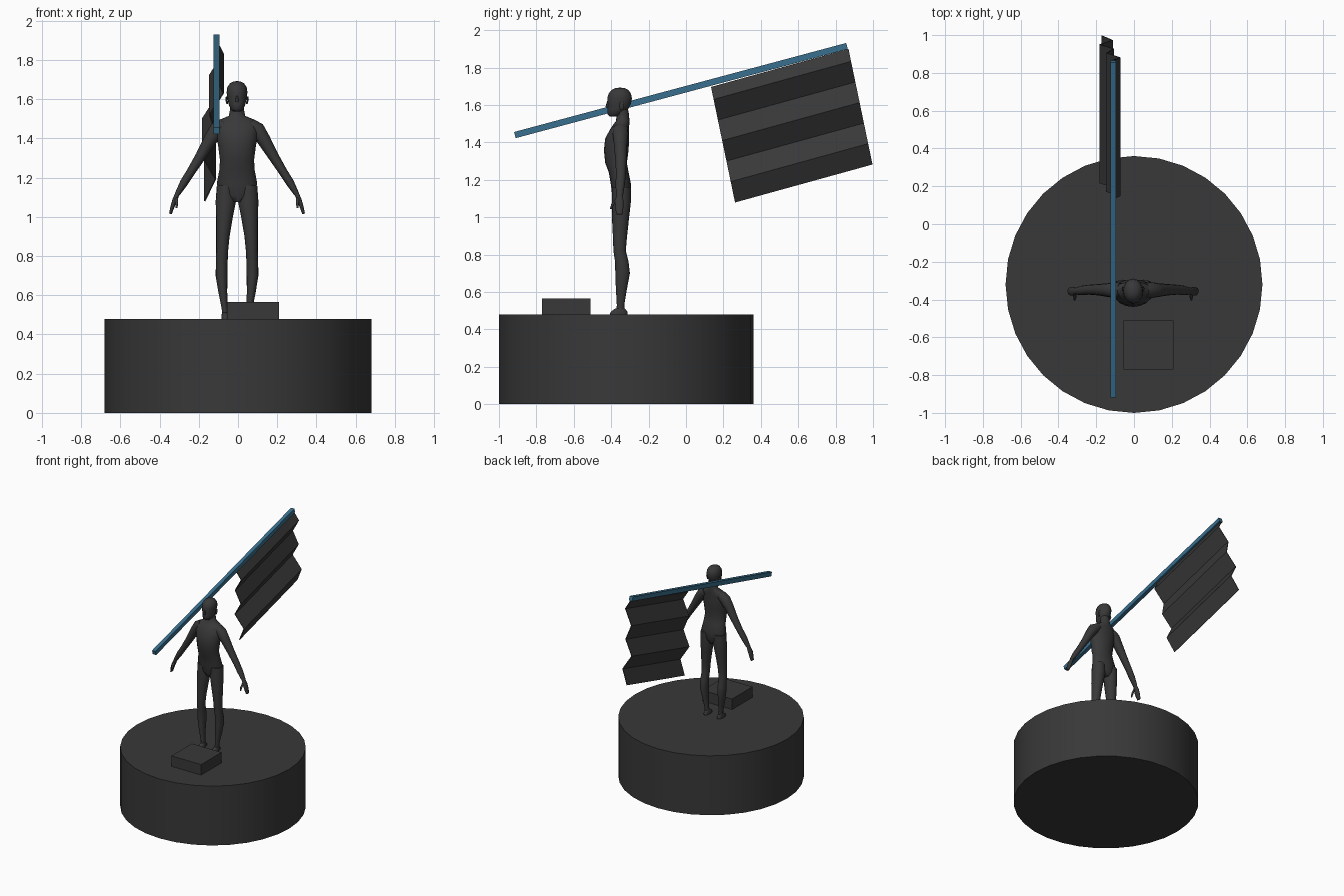
import bpy, bmesh, math
from mathutils import Vector, Matrix

CX = -0.005  # figure's centre line


def material(name, rgb):
    m = bpy.data.materials.new(name)
    m.diffuse_color = (*rgb, 1)
    return m


CHARCOAL = material("charcoal", (0.04, 0.04, 0.04))
BLUE = material("steel_blue", (0.04, 0.16, 0.27))


def finish(name, bm, mat, smooth=None):
    bmesh.ops.recalc_face_normals(bm, faces=bm.faces)
    me = bpy.data.meshes.new(name)
    bm.to_mesh(me)
    bm.free()
    me.materials.append(mat)
    ob = bpy.data.objects.new(name, me)
    bpy.context.collection.objects.link(ob)
    if smooth:
        bpy.ops.object.select_all(action='DESELECT')
        ob.select_set(True)
        bpy.context.view_layer.objects.active = ob
        bpy.ops.object.shade_smooth_by_angle(angle=math.radians(smooth))
    return ob


def box(name, centre, size, mat, rot_x=0.0):
    bm = bmesh.new()
    bmesh.ops.create_cube(bm, size=1, matrix=Matrix.Translation(centre)
                          @ Matrix.Rotation(rot_x, 4, 'X') @ Matrix.Diagonal((*size, 1)))
    return finish(name, bm, mat)


def loft(name, rings, tilt=False, sides=16):
    """Skin elliptical rings (x, y, z, rx, ry); tilt turns each ring across the path in xz."""
    bm = bmesh.new()
    pts = [Vector(r[:3]) for r in rings]
    loops = []
    for i, (x, y, z, rx, ry) in enumerate(rings):
        across = Vector((1, 0, 0))
        if tilt:
            t = pts[min(i + 1, len(pts) - 1)] - pts[max(i - 1, 0)]
            across = Vector((-t.z, 0, t.x)).normalized()
        loops.append([bm.verts.new(pts[i] + across * rx * math.cos(a) + Vector((0, ry * math.sin(a), 0)))
                      for a in (2 * math.pi * k / sides for k in range(sides))])
    for a, b in zip(loops, loops[1:]):
        for k in range(sides):
            j = (k + 1) % sides
            bm.faces.new((a[k], a[j], b[j], b[k]))
    bm.faces.new(loops[0])
    bm.faces.new(loops[-1])
    return finish(name, bm, CHARCOAL, 60)


# round plinth
bm = bmesh.new()
bmesh.ops.create_cone(bm, cap_ends=True, segments=32, radius1=0.68, radius2=0.68, depth=0.48,
                      matrix=Matrix.Translation((0, -0.32, 0.24)))
finish("plinth", bm, CHARCOAL, 30)

# low block beside the feet
box("block", (0.077, -0.64, 0.52), (0.265, 0.26, 0.09), CHARCOAL)

# slanted pole
box("flag_pole", (-0.11, -0.027, 1.677), (0.03, 1.838, 0.034), BLUE, math.radians(15))

# pleated flag: fold x and z along its near edge, swept along the pole
folds = [(-0.11, 1.695), (-0.075, 1.63), (-0.145, 1.52), (-0.11, 1.41),
         (-0.18, 1.30), (-0.115, 1.19), (-0.17, 1.08)]
bm = bmesh.new()
edge = []
for x, z in folds:
    y = 0.134 + (1.695 - z) * 0.208
    edge.append((bm.verts.new((x, y, z)), bm.verts.new((x, y + 0.735, z + 0.203))))
for (a, b), (c, d) in zip(edge, edge[1:]):
    bm.faces.new((a, b, d, c))
flag = finish("flag", bm, CHARCOAL)
solid = flag.modifiers.new("thickness", 'SOLIDIFY')
solid.thickness = 0.006
solid.offset = 0

# torso from pelvis to neck
loft("torso", [(CX, -0.347, 1.075, 0.03, 0.035), (CX, -0.346, 1.11, 0.085, 0.048),
               (CX, -0.347, 1.17, 0.103, 0.054), (CX, -0.36, 1.24, 0.09, 0.053),
               (CX, -0.374, 1.29, 0.087, 0.058), (CX, -0.373, 1.36, 0.096, 0.066),
               (CX, -0.368, 1.42, 0.106, 0.064), (CX, -0.356, 1.47, 0.11, 0.05),
               (CX, -0.345, 1.497, 0.085, 0.042), (CX, -0.338, 1.515, 0.042, 0.036),
               (CX, -0.338, 1.55, 0.035, 0.033), (CX, -0.345, 1.59, 0.035, 0.033)])

# head with ears and nose
loft("head", [(CX, -0.385, 1.538, 0.018, 0.022), (CX, -0.38, 1.55, 0.033, 0.04),
              (CX, -0.365, 1.575, 0.043, 0.055), (CX, -0.357, 1.605, 0.049, 0.062),
              (CX, -0.355, 1.635, 0.053, 0.066), (CX, -0.354, 1.66, 0.05, 0.06),
              (CX, -0.353, 1.68, 0.037, 0.045), (CX, -0.353, 1.69, 0.02, 0.025),
              (CX, -0.353, 1.692, 0.006, 0.008)])
loft("nose", [(CX, -0.418, 1.585, 0.006, 0.008), (CX, -0.42, 1.592, 0.009, 0.01),
              (CX, -0.416, 1.62, 0.004, 0.006)], sides=8)

for side, s in (("left", 1), ("right", -1)):
    def at(x, *rest):
        return (CX + s * x, *rest)

    loft(side + "_ear", [at(0.05, -0.345, 1.575, 0.004, 0.008), at(0.054, -0.343, 1.6, 0.006, 0.012),
                         at(0.053, -0.343, 1.615, 0.004, 0.008)], sides=8)

    # leg from hip to ankle
    loft(side + "_leg", [at(0.058, -0.345, 1.16, 0.045, 0.05), at(0.057, -0.345, 1.08, 0.052, 0.05),
                         at(0.064, -0.35, 1.0, 0.043, 0.046), at(0.072, -0.353, 0.9, 0.034, 0.038),
                         at(0.076, -0.355, 0.82, 0.03, 0.033), at(0.078, -0.343, 0.76, 0.03, 0.036),
                         at(0.079, -0.339, 0.7, 0.03, 0.039), at(0.073, -0.345, 0.62, 0.023, 0.03),
                         at(0.063, -0.35, 0.53, 0.015, 0.02), at(0.06, -0.35, 0.485, 0.016, 0.022)])
    loft(side + "_foot", [at(0.06, -0.36, 0.48, 0.02, 0.048), at(0.06, -0.358, 0.495, 0.02, 0.044),
                          at(0.061, -0.352, 0.512, 0.015, 0.026)], sides=12)

    # arm from shoulder through elbow to wrist
    loft(side + "_arm", [at(0.065, -0.35, 1.475, 0.03, 0.04), at(0.1, -0.35, 1.445, 0.042, 0.042),
                         at(0.135, -0.35, 1.395, 0.035, 0.036), at(0.185, -0.348, 1.31, 0.027, 0.03),
                         at(0.235, -0.348, 1.23, 0.022, 0.026), at(0.27, -0.352, 1.175, 0.021, 0.025),
                         at(0.305, -0.355, 1.115, 0.013, 0.018)], tilt=True, sides=12)
    loft(side + "_hand", [at(0.303, -0.355, 1.12, 0.012, 0.016), at(0.318, -0.357, 1.085, 0.012, 0.024),
                          at(0.33, -0.357, 1.05, 0.01, 0.023), at(0.34, -0.355, 1.015, 0.007, 0.017)],
         tilt=True, sides=10)
    loft(side + "_thumb", [at(0.31, -0.362, 1.1, 0.01, 0.012), at(0.308, -0.39, 1.072, 0.008, 0.009),
                           at(0.309, -0.402, 1.045, 0.005, 0.005)], sides=8)
